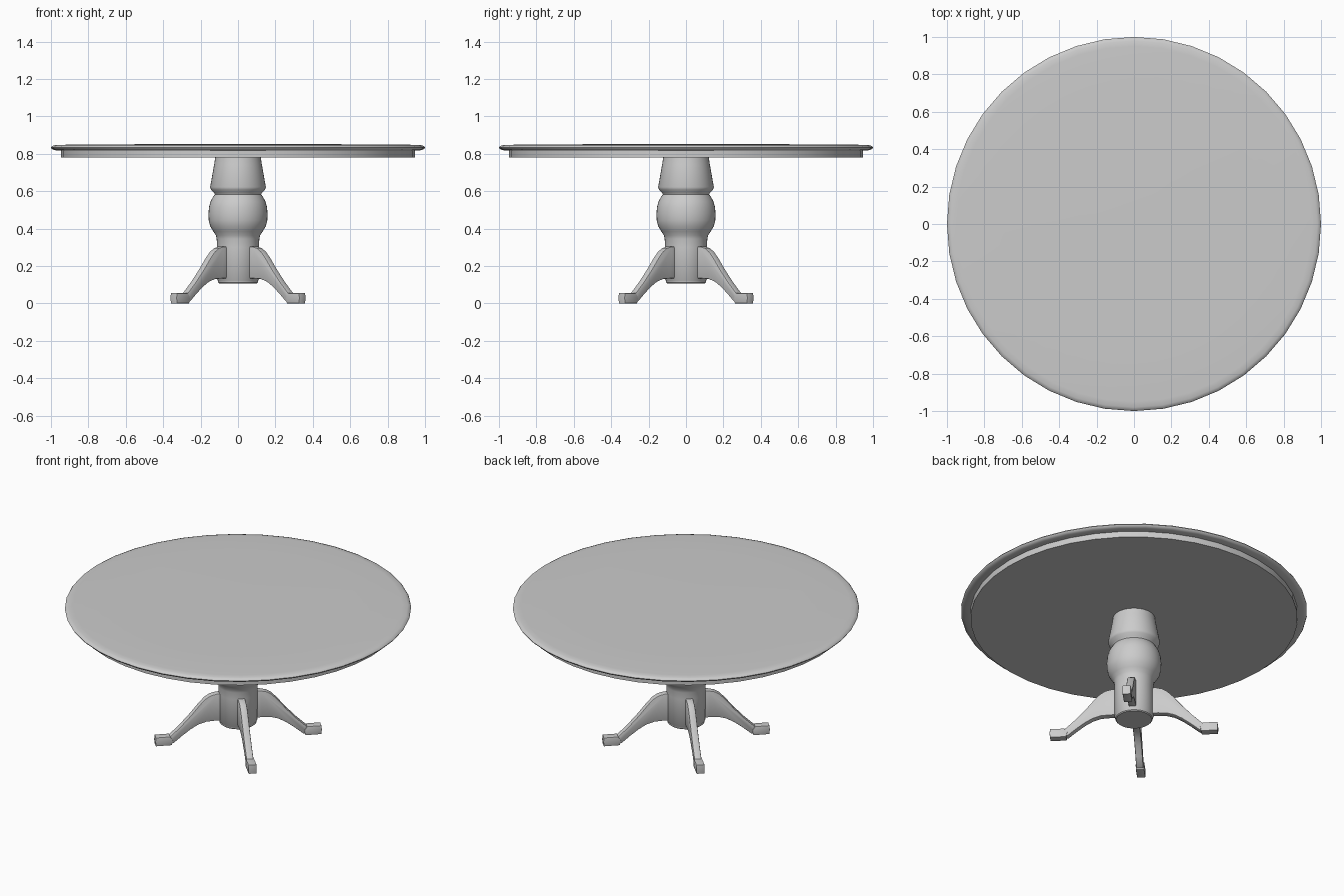
import bpy, bmesh, math
from mathutils import Matrix

if "Cube" in bpy.data.objects:
    bpy.data.objects.remove(bpy.data.objects["Cube"])


def finish(name, bm, angle=40):
    bmesh.ops.remove_doubles(bm, verts=bm.verts, dist=1e-5)
    bmesh.ops.recalc_face_normals(bm, faces=bm.faces)
    mesh = bpy.data.meshes.new(name)
    bm.to_mesh(mesh)
    bm.free()
    ob = bpy.data.objects.new(name, mesh)
    bpy.context.collection.objects.link(ob)
    bpy.ops.object.select_all(action='DESELECT')
    ob.select_set(True)
    bpy.context.view_layer.objects.active = ob
    bpy.ops.object.shade_smooth_by_angle(angle=math.radians(angle))
    return ob


def lathe(name, profile, steps):
    """Turn a (radius, z) profile about the z axis."""
    bm = bmesh.new()
    vs = [bm.verts.new((r, 0, z)) for r, z in profile]
    es = [bm.edges.new(p) for p in zip(vs, vs[1:])]
    bmesh.ops.spin(bm, geom=vs + es, axis=(0, 0, 1), cent=(0, 0, 0),
                   steps=steps, angle=math.tau)
    return finish(name, bm)


def prism(name, outline, half_width, angle, bevel):
    """Extrude an (r, z) outline sideways and swing it round the column."""
    bm = bmesh.new()
    f = bm.faces.new([bm.verts.new((r, -half_width, z)) for r, z in outline])
    ext = bmesh.ops.extrude_face_region(bm, geom=[f])['geom']
    side = [v for v in ext if isinstance(v, bmesh.types.BMVert)]
    bmesh.ops.translate(bm, verts=side, vec=(0, 2 * half_width, 0))
    rims = [e for e in bm.edges if abs(e.verts[0].co.y - e.verts[1].co.y) < 1e-6]
    bmesh.ops.bevel(bm, geom=rims, offset=bevel, segments=2, profile=0.5, affect='EDGES')
    bmesh.ops.rotate(bm, verts=bm.verts, cent=(0, 0, 0),
                     matrix=Matrix.Rotation(angle, 3, 'Z'))
    return finish(name, bm)


# Round top: slightly domed, with a rolled edge
lathe("table_top", [(0, .853), (.2, .853), (.7, .850), (.95, .848), (.98, .846),
                    (.995, .840), (1.0, .833), (.995, .825), (.98, .819),
                    (.945, .817), (0, .817)], 40)

# Apron ring under the top
lathe("apron", [(0, .818), (.945, .818), (.945, .78), (0, .78)], 40)

# Turned pedestal column
lathe("pedestal", [(0, .785), (.121, .785), (.128, .74), (.149, .622), (.145, .608),
                   (.128, .592), (.124, .583), (.132, .572), (.147, .545),
                   (.155, .515), (.158, .48), (.157, .445), (.149, .413),
                   (.132, .385), (.118, .363), (.114, .345), (.112, .30),
                   (.112, .128), (.107, .122), (.107, .112), (.102, .107), (0, .107)], 40)

# Four diagonal curved legs, each with a block foot
leg = [(.09, .305), (.13, .304), (.165, .295), (.195, .276), (.225, .245),
       (.28, .178), (.34, .112), (.405, .05), (.43, .03), (.41, .006), (.38, .010),
       (.33, .052), (.28, .09), (.235, .116), (.19, .130), (.14, .133), (.09, .133)]
foot = [(.392, 0), (.485, 0), (.488, .028), (.485, .055), (.402, .055), (.385, .03)]
for i in range(4):
    a = math.radians(45 + 90 * i)
    prism(f"leg_{i + 1}", leg, .021, a, .006)
    prism(f"foot_{i + 1}", foot, .024, a, .003)
